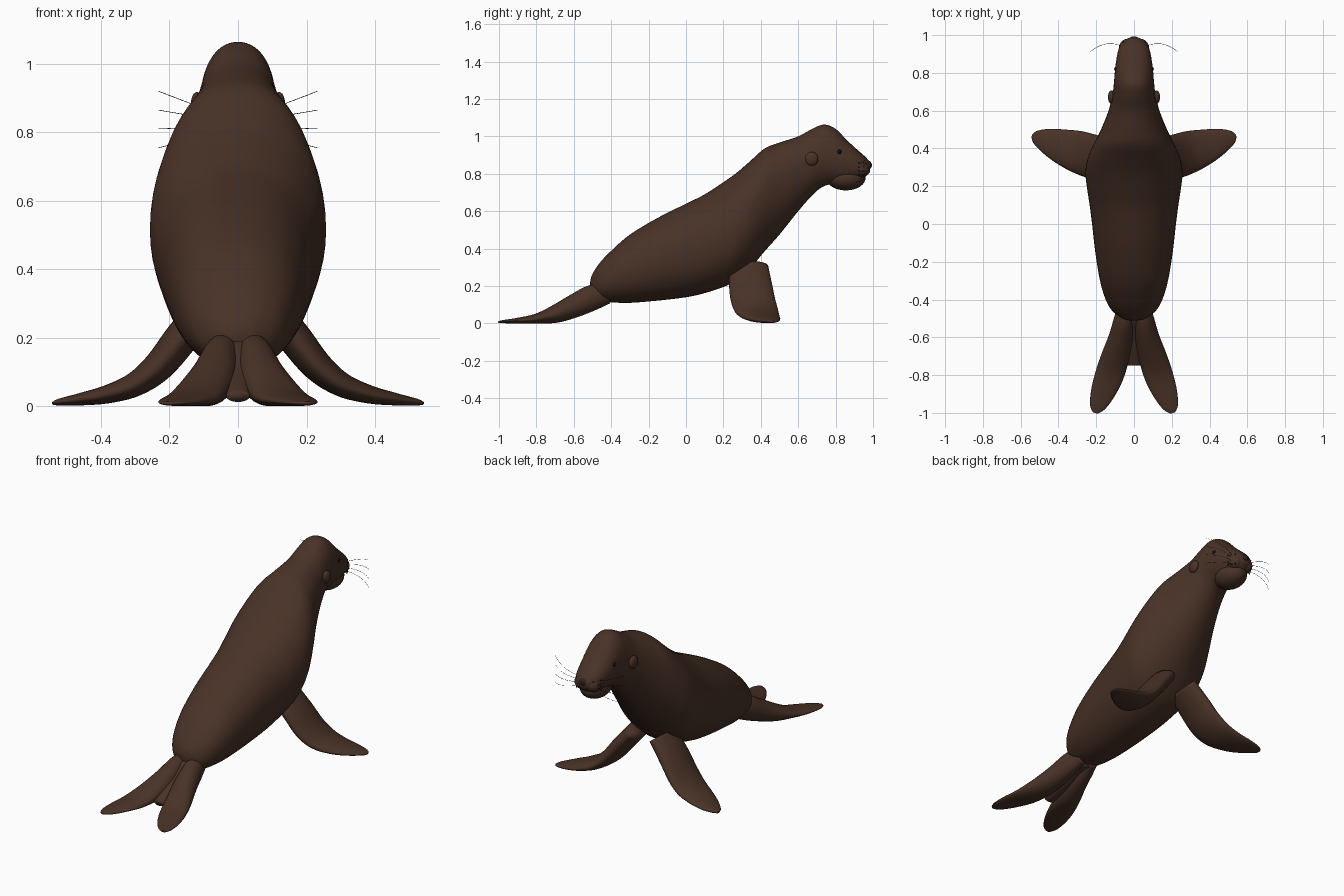
import bpy, bmesh, math
from mathutils import Vector

cube = bpy.data.objects.get("Cube")
if cube:
    bpy.data.objects.remove(cube, do_unlink=True)


def material(name, rgb):
    m = bpy.data.materials.new(name)
    m.use_nodes = True
    col = (*rgb, 1)
    m.diffuse_color = col
    bsdf = m.node_tree.nodes["Principled BSDF"]
    bsdf.inputs["Base Color"].default_value = col
    bsdf.inputs["Roughness"].default_value = 0.7
    return m


BROWN = material("brown fur", (0.066, 0.032, 0.02))
DARK = material("dark skin", (0.03, 0.015, 0.01))
BLACK = material("black eye", (0.006, 0.005, 0.005))


def smooth_rows(rows, steps=5):
    """Catmull-Rom interpolation between section rows."""
    out = []
    last = len(rows) - 1
    for i in range(last):
        a, b, c, d = (rows[min(max(k, 0), last)] for k in range(i - 1, i + 3))
        for s in range(steps):
            t = s / steps
            out.append([q + t / 2 * (r - p + t * (2 * p - 5 * q + 4 * r - e
                        + t * (3 * (q - r) + e - p)))
                        for p, q, r, e in zip(a, b, c, d)])
    return out + [list(rows[-1])]


def finish(bm, name, mat):
    bmesh.ops.recalc_face_normals(bm, faces=bm.faces)
    me = bpy.data.meshes.new(name)
    bm.to_mesh(me)
    bm.free()
    me.materials.append(mat)
    me.polygons.foreach_set("use_smooth", [True] * len(me.polygons))
    ob = bpy.data.objects.new(name, me)
    bpy.context.collection.objects.link(ob)
    return ob


def loft(name, sections, mat, sides=40, power=1.0):
    """Skin rings given as (centre, half-width vector, half-height vector)."""
    bm = bmesh.new()
    rings = []
    for centre, u, v in sections:
        ring = []
        for k in range(sides):
            a = 2 * math.pi * k / sides
            c, s = math.cos(a), math.sin(a)
            p = (centre + u * math.copysign(abs(c) ** power, c)
                 + v * math.copysign(abs(s) ** power, s))
            p.z = max(p.z, 0)
            ring.append(bm.verts.new(p))
        rings.append(ring)
    for r, q in zip(rings, rings[1:]):
        for k in range(sides):
            n = (k + 1) % sides
            bm.faces.new((r[k], r[n], q[n], q[k]))
    bm.faces.new(rings[0])
    bm.faces.new(rings[-1])
    return finish(bm, name, mat)


def ellipsoid(name, loc, radii, mat, segs=24):
    bm = bmesh.new()
    bmesh.ops.create_uvsphere(bm, u_segments=segs, v_segments=segs // 2, radius=1)
    bmesh.ops.scale(bm, vec=radii, verts=bm.verts)
    bmesh.ops.translate(bm, vec=loc, verts=bm.verts)
    return finish(bm, name, mat)


# Body, neck and head: y, top z, bottom z, half width
BODY = [
    (-.512, .225, .2, .012), (-.5, .265, .155, .06), (-.46, .325, .122, .115),
    (-.4, .388, .113, .15), (-.3, .475, .11, .18), (-.15, .565, .122, .205),
    (0, .64, .14, .222), (.1, .69, .162, .235), (.2, .755, .195, .25),
    (.27, .805, .23, .257), (.34, .865, .29, .247), (.42, .935, .385, .215),
    (.5, .967, .475, .175), (.6, 1.0, .6, .135), (.68, 1.043, .69, .115),
    (.74, 1.063, .735, .107), (.8, 1.04, .745, .102), (.86, .98, .75, .095),
    (.92, .925, .765, .083), (.96, .89, .785, .062), (.985, .86, .81, .03)]
loft("body", [(Vector((0, y, (t + b) / 2)), Vector((w, 0, 0)), Vector((0, 0, (t - b) / 2)))
              for y, t, b, w in smooth_rows(BODY)], BROWN, 56, 0.94)

# Jaw, muzzle and nose
ellipsoid("lower_jaw", (0, .855, .778), (.082, .105, .067), BROWN, 32)
ellipsoid("nose", (0, .972, .846), (.03, .022, .024), DARK)


def flipper(name, rows, side, across):
    """Flat paddle swept along a path: x, y, z, half chord, half thickness."""
    pts = smooth_rows(rows)
    secs = []
    for i, (x, y, z, c, t) in enumerate(pts):
        p, q = pts[max(i - 1, 0)], pts[min(i + 1, len(pts) - 1)]
        run = (Vector(q[:3]) - Vector(p[:3])).normalized()
        chord = (across - run * across.dot(run)).normalized()
        normal = run.cross(chord)
        flip = Vector((side, 1, 1))
        secs.append((Vector((x, y, z)) * flip, chord * c * flip, normal * t * flip))
    return loft(name, secs, BROWN, 28)


FORE = [(.08, .335, .3, .105, .05), (.16, .345, .205, .115, .05),
        (.23, .36, .118, .118, .045), (.3, .383, .064, .112, .036),
        (.38, .41, .035, .094, .027), (.46, .44, .02, .068, .018),
        (.52, .46, .012, .036, .01), (.54, .466, .008, .01, .005)]
HIND = [(.035, -.42, .16, .045, .055), (.05, -.5, .138, .055, .068),
        (.068, -.6, .092, .066, .062), (.098, -.7, .05, .074, .048),
        (.13, -.8, .025, .076, .027), (.168, -.9, .015, .063, .015),
        (.195, -.97, .01, .04, .009), (.205, -1.0, .008, .014, .005)]

for label, s in (("left", 1), ("right", -1)):
    flipper(label + "_front_flipper", FORE, s, Vector((0, 1, 0)))
    flipper(label + "_hind_flipper", HIND, s, Vector((1, 0, 0)))
    # Ears, eyes and muzzle pads
    ellipsoid(label + "_ear", (s * .12, .672, .88), (.018, .035, .037), BROWN)
    ellipsoid(label + "_eye", (s * .093, .82, .917), (.012, .012, .013), BLACK, 16)
    ellipsoid(label + "_muzzle_pad", (s * .035, .93, .825), (.045, .05, .045), BROWN)
    # Whisker bumps and whiskers
    for row in range(4):
        for col in range(3):
            y, z = .925 + .018 * col, .796 + .02 * row
            x = s * (.078 - .011 * col)
            tag = f"{label}_whisker_{row}_{col}"
            ellipsoid(tag + "_bump", (x, y, z), (.005, .005, .005), DARK, 8)
            if col == 1:
                cu = bpy.data.curves.new(tag, "CURVE")
                cu.dimensions = "3D"
                cu.bevel_depth = .0009
                cu.bevel_resolution = 0
                sp = cu.splines.new("POLY")
                sp.points.add(6)
                for k, pt in enumerate(sp.points):
                    f = k / 6
                    pt.co = (x + s * f * .165, y + .07 * f - .1 * f * f,
                             z + f * (row - 1.2) * .035, 1)
                cu.materials.append(BLACK)
                bpy.context.collection.objects.link(bpy.data.objects.new(tag, cu))

# Short tail web between the hind flippers
TAIL = [(-.42, .15, .05, .05), (-.5, .14, .05, .055), (-.6, .085, .045, .04),
        (-.7, .045, .038, .025), (-.75, .028, .034, .016)]
loft("tail", [(Vector((0, y, z)), Vector((w, 0, 0)), Vector((0, 0, h)))
              for y, z, w, h in smooth_rows(TAIL)], BROWN, 24)
